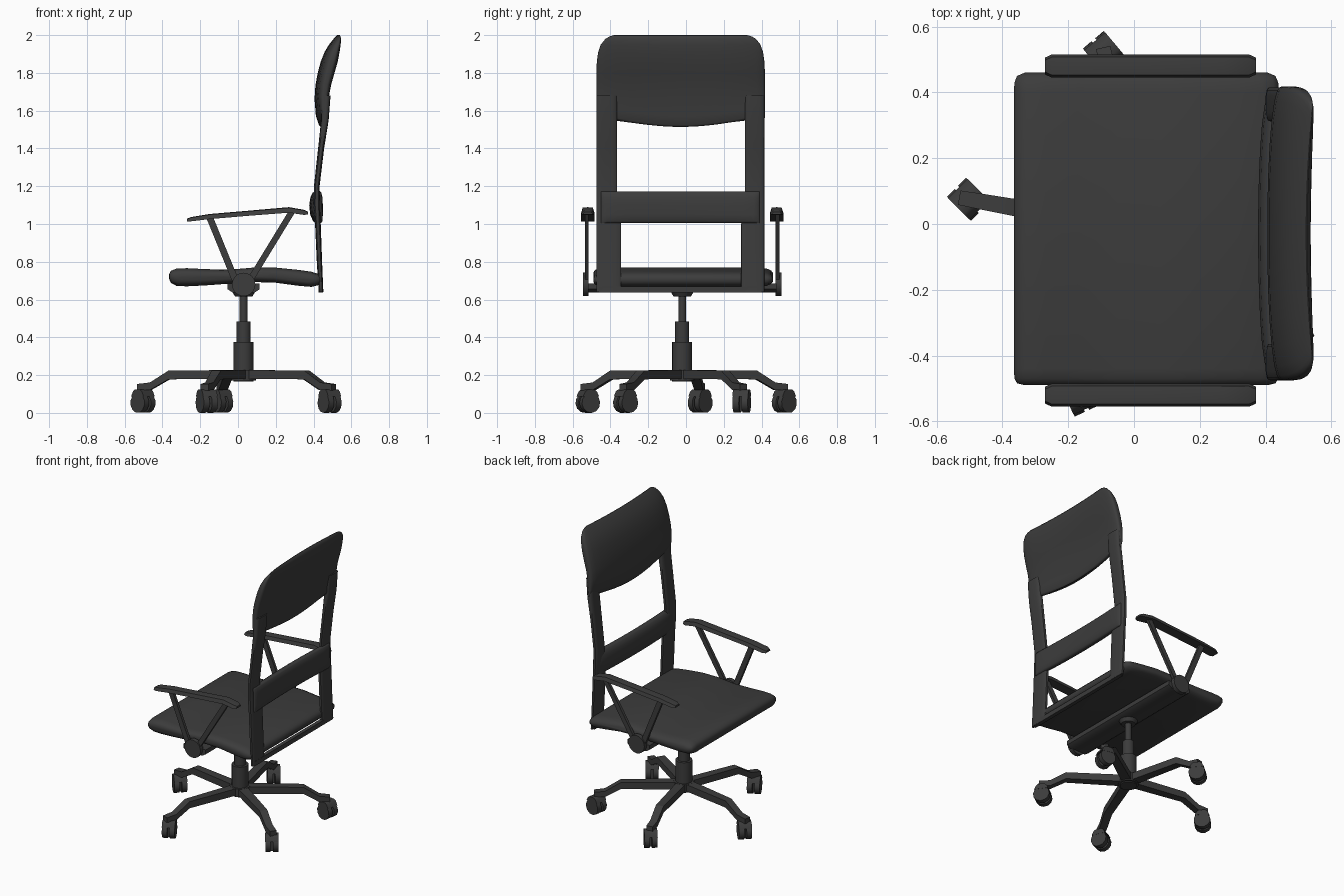
import bpy, bmesh, math
from mathutils import Vector, Matrix

if "Cube" in bpy.data.objects:
    bpy.data.objects.remove(bpy.data.objects["Cube"])

CX, CY = 0.03, -0.02          # column axis
mat = bpy.data.materials.new("charcoal")
mat.diffuse_color = (0.045, 0.045, 0.045, 1)
mat.use_nodes = True
mat.node_tree.nodes["Principled BSDF"].inputs["Base Color"].default_value = mat.diffuse_color


def finish(name, bm, angle=40):
    bmesh.ops.recalc_face_normals(bm, faces=bm.faces)
    me = bpy.data.meshes.new(name)
    bm.to_mesh(me)
    bm.free()
    me.materials.append(mat)
    ob = bpy.data.objects.new(name, me)
    bpy.context.collection.objects.link(ob)
    bpy.ops.object.select_all(action='DESELECT')
    ob.select_set(True)
    bpy.context.view_layer.objects.active = ob
    bpy.ops.object.shade_smooth_by_angle(angle=math.radians(angle))
    return ob


def loft(name, rings, angle=40):
    """Skin a list of equal-length point rings and cap both ends."""
    bm = bmesh.new()
    vs = [[bm.verts.new(p) for p in r] for r in rings]
    n = len(vs[0])
    for a, b in zip(vs, vs[1:]):
        for i in range(n):
            j = (i + 1) % n
            bm.faces.new((a[i], a[j], b[j], b[i]))
    bm.faces.new(vs[0])
    bm.faces.new(vs[-1])
    return finish(name, bm, angle)


def plan_ring(x0, x1, y0, y1, z, n=40, p=5, zf=None, curve=0.0):
    """Rounded-rectangle ring in plan; curve bows the middle forward."""
    out = []
    for i in range(n):
        a = 2 * math.pi * (i + 0.5) / n
        c, s = math.cos(a), math.sin(a)
        k = (abs(c) ** p + abs(s) ** p) ** (-1 / p)
        u, v = c * k, s * k
        out.append(((x0 + x1) / 2 + u * (x1 - x0) / 2 + curve * v * v,
                    (y0 + y1) / 2 + v * (y1 - y0) / 2,
                    z + (zf(v) if zf else 0)))
    return out


def box_ring(c, side, up, w, h):
    c, side, up = Vector(c), Vector(side), Vector(up)
    return [c + side * w * a + up * h * b for a, b in ((-1, -1), (1, -1), (1, 1), (-1, 1))]


def cylinder(name, c, r, depth, axis=(0, 0, 1), n=24, r2=None):
    bm = bmesh.new()
    q = Vector((0, 0, 1)).rotation_difference(Vector(axis)).to_matrix().to_4x4()
    bmesh.ops.create_cone(bm, cap_ends=True, segments=n, radius1=r,
                          radius2=r if r2 is None else r2, depth=depth,
                          matrix=Matrix.Translation(c) @ q)
    return finish(name, bm)


# Seat cushion: (x, middle z, half thickness), skinned across y
S = [(-.365, .722, .012), (-.355, .72, .032), (-.325, .718, .046), (-.27, .718, .048),
     (-.17, .718, .043), (-.05, .721, .037), (.08, .731, .038), (.2, .729, .04),
     (.32, .715, .042), (.39, .707, .04), (.425, .706, .03), (.44, .706, .012)]
rings = []
for y, k in ((-.49, .3), (-.484, .62), (-.47, .84), (-.44, 1), (.40, 1), (.43, .84), (.45, .62), (.46, .3)):
    f = 1 - (1 - k) ** 2 * .17
    pts = [(CX + (x - CX) * f, y, m + t * k) for x, m, t in S]
    rings.append(pts + [(CX + (x - CX) * f, y, m - t * k) for x, m, t in reversed(S)])
loft("seat", rings, 60)

# Back frame rails: (z, front x, back x)
R = [(.64, .428, .452), (.78, .418, .446), (1.0, .408, .438), (1.1, .4, .435),
     (1.2, .402, .432), (1.4, .424, .456), (1.55, .44, .48), (1.68, .44, .49)]
for name, ya, yb, d in (("left_back_rail", .312, .415, -.02), ("right_back_rail", -.475, -.364, .02)):
    rings = []
    for z, a, b in R:
        lo = ya + (d if z < 1.1 and d < 0 else 0)
        hi = yb + (d if z < 1.1 and d > 0 else 0)
        rings.append(plan_ring(a, b, lo, hi, z, n=20, p=4))
    loft(name, rings)

# Lower bar joining the rails behind the seat
loft("back_bottom_bar", [box_ring((.438, y, .654), (1, 0, 0), (0, 0, 1), .013, .016) for y in (-.46, .40)])

# Lumbar pad
L = [(1.005, .41, .43), (1.015, .397, .438), (1.05, .382, .442), (1.1, .377, .442),
     (1.14, .383, .44), (1.165, .395, .432), (1.172, .405, .425)]
loft("lumbar_pad", [plan_ring(a, b, -.45, .39, z, curve=.015) for z, a, b in L], 60)

# Headrest: (z, front x, back x, side inset, share of the lower-edge dip)
H = [(1.56, .438, .465, 0, 1), (1.57, .428, .472, 0, 1), (1.61, .412, .475, 0, .8),
     (1.68, .405, .488, 0, .4), (1.74, .41, .5, 0, .1), (1.8, .422, .518, 0, 0),
     (1.86, .438, .535, .003, 0), (1.91, .458, .544, .01, 0), (1.95, .482, .549, .024, 0),
     (1.98, .506, .548, .048, 0), (1.993, .518, .542, .07, 0), (2.0, .526, .535, .095, 0)]
loft("headrest", [plan_ring(a, b - .012, -.475 + i, .418 - i, z, p=4, curve=.016,
                            zf=lambda v, d=d: -.046 * d * max(0, 1 - (v / .9) ** 2) ** 1.3)
                  for z, a, b, i, d in H], 60)

# Armrests, one each side
P = [(-.27, 1.02, .006), (-.25, 1.024, .01), (-.15, 1.038, .012), (.05, 1.055, .012),
     (.27, 1.073, .013), (.35, 1.06, .012), (.37, 1.057, .006)]
for side, s in (("left", 1), ("right", -1)):
    yp, ys = CY + s * .5, CY + s * .505
    rings = []
    for x, z, t in P:
        w = .035 if -.26 < x < .36 else .026
        ring = box_ring((x, yp, z), (0, 1, 0), (0, 0, 1), w, t)
        ring[2:] = [ring[2] - Vector((0, .008, 0)), Vector((x, yp, z + t * 1.25)), ring[3] + Vector((0, .008, 0))]
        rings.append(ring)
    loft(side + "_arm_pad", rings)
    for part, foot, top in (("front", (-.005, .68), (-.15, 1.035)), ("rear", (.05, .68), (.287, 1.068))):
        loft(f"{side}_{part}_arm_strut",
             [box_ring((x, ys, z), (1, 0, 0), (0, 1, 0), .019, .01) for x, z in (foot, top)])
    cylinder(side + "_arm_hub", (CX, CY + s * .51, .68), .062, .03, (0, 1, 0), 20)

# Cross bar carrying the arms, and the tilt mechanism beneath it
prof = [(-.055, .685), (-.055, .655), (-.03, .638), (.09, .638), (.115, .655), (.115, .685)]
loft("arm_cross_bar", [[(x, y, z) for x, z in prof] for y in (CY - .5, CY + .5)])
cylinder("tilt_mechanism", (CX, CY, .64), .045, .05, r2=.075)

# Gas column
for name, r, z0, z1 in (("column_base", .053, .165, .375), ("column_sleeve", .037, .37, .485),
                        ("column_piston", .021, .48, .65)):
    cylinder(name, (CX, CY, (z0 + z1) / 2), r, z1 - z0)
cylinder("base_hub", (CX, CY, .2), .065, .056, n=20)

# Five legs with twin-wheel castors: (castor x, y, swivel in degrees)
up = Vector((0, 0, 1))
for i, (x, y, turn) in enumerate(((-.503, .075, 45), (-.09, .52, 40), (-.165, -.52, 25),
                                  (.485, .295, 80), (.485, -.32, 35)), 1):
    d = Vector((x - CX, y - CY, 0)).normalized()
    side = d.cross(up)
    o = Vector((CX, CY, 0))
    loft(f"base_leg_{i}", [box_ring(o + d * r + up * z, side, up, w, h) for r, z, w, h in
                           ((.02, .203, .032, .024), (.4, .201, .026, .023),
                            (.5, .141, .024, .02), (.57, .136, .022, .017))], 30)
    t = math.radians(turn)
    ax = Vector((math.cos(t), math.sin(t), 0))
    fw = ax.cross(up)
    c = Vector((x, y, .053))
    cylinder(f"castor_{i}_stem", c + up * .065, .014, .07, n=10)
    for k, s in (("a", 1), ("b", -1)):
        cylinder(f"castor_{i}_wheel_{k}", c + ax * s * .024, .053, .034, ax, 12)
    hood = [box_ring(c + ax * q, fw, up, .01, .045) for q in (-.012, .012)]
    loft(f"castor_{i}_fork", hood)
    loft(f"castor_{i}_hood", [box_ring(c + up * z, ax, fw, .042, h) for z, h in ((.035, .046), (.06, .034), (.07, .02))])
